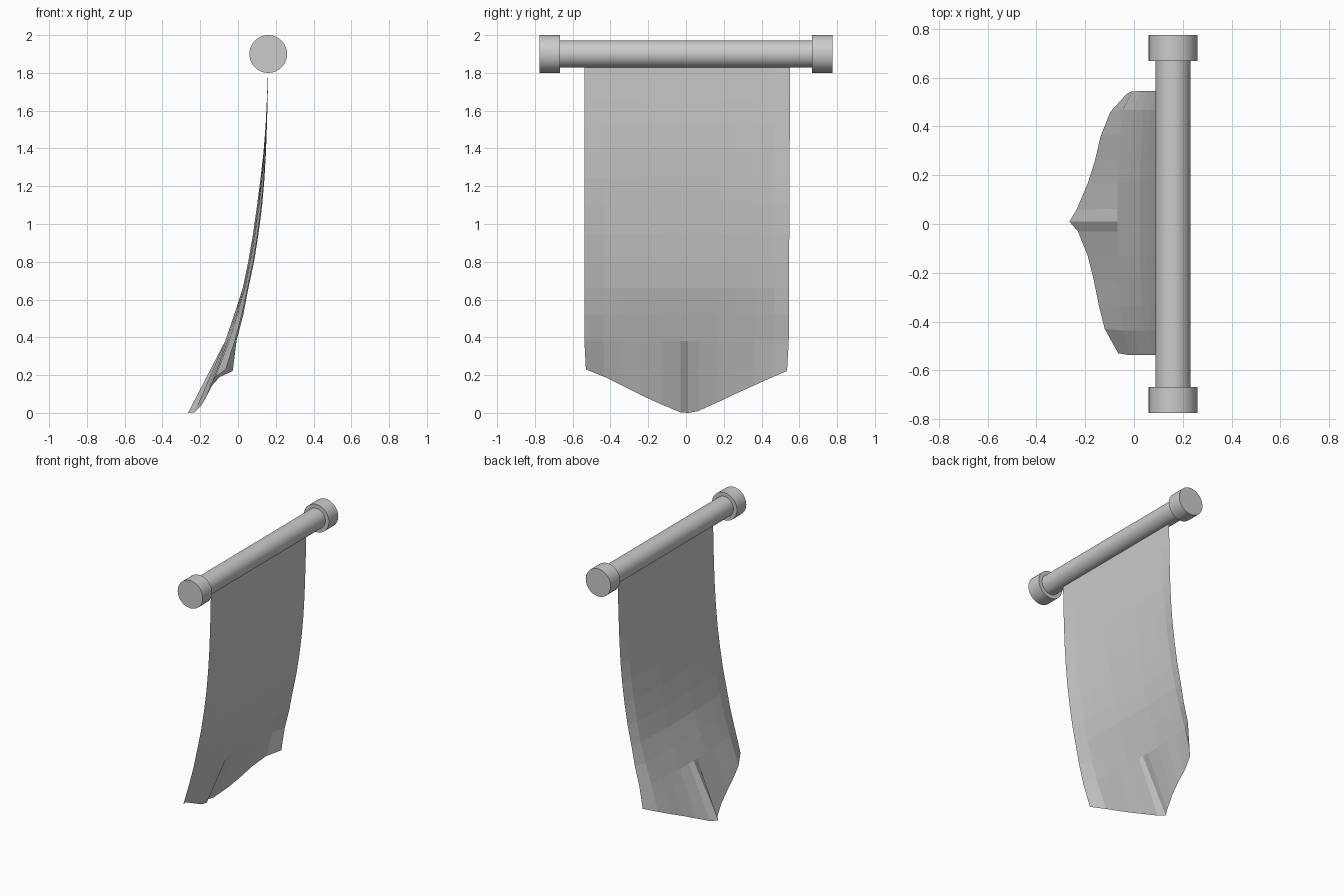
import bpy, bmesh, math


def cylinder(name, radius, y0, y1, sides=40):
    bpy.ops.mesh.primitive_cylinder_add(
        vertices=sides, radius=radius, depth=y1 - y0,
        location=(0.16, (y0 + y1) / 2, 1.9), rotation=(math.pi / 2, 0, 0))
    ob = bpy.context.object
    ob.name = name
    bpy.ops.object.shade_smooth_by_angle(angle=math.radians(30))
    return ob


def lerp(a, b, t):
    return a + (b - a) * t


# Hanging rod with a wider cap on each end
cylinder("rod", 0.072, -0.68, 0.68)
cylinder("rod_cap_left", 0.1, -0.775, -0.668)
cylinder("rod_cap_right", 0.1, 0.668, 0.775)

# Cloth rows: height, x along the middle, x along the side edges
rows = [(1.84, 0.160, 0.160), (1.66, 0.153, 0.157), (1.52, 0.146, 0.153),
        (1.38, 0.135, 0.148), (1.24, 0.119, 0.140), (1.10, 0.101, 0.128),
        (0.95, 0.080, 0.109), (0.80, 0.054, 0.085), (0.66, 0.025, 0.055),
        (0.52, -0.020, 0.028), (0.38, -0.068, -0.008)]

# Cloth columns: y, how far it follows the side edge, x and z on the pointed hem
cols = [(-0.53, 0.85, -0.065, 0.23), (-0.43, 0.35, -0.12, 0.19),
        (-0.33, 0.2, -0.145, 0.14), (-0.23, 0.1, -0.165, 0.09),
        (-0.13, 0.0, -0.19, 0.045), (-0.03, 0.0, -0.23, 0.003),
        (0.01, 0.0, -0.265, 0.0), (0.06, 0.0, -0.235, 0.008),
        (0.165, 0.0, -0.19, 0.055), (0.26, 0.1, -0.16, 0.10),
        (0.36, 0.2, -0.137, 0.145), (0.46, 0.35, -0.097, 0.19),
        (0.535, 1.0, -0.028, 0.222)]

# Banner sheet, faceted, slightly wider at the top
bm = bmesh.new()
grid = []
for z, mid, edge in rows:
    grid.append([bm.verts.new((lerp(mid, edge, w),
                               y * 1.015 + 0.005 * (z - 0.2) * (y > 0.5), z))
                 for y, w, _, _ in cols])
grid.append([bm.verts.new((x, y, z)) for y, _, x, z in cols])
for upper, lower in zip(grid, grid[1:]):
    for i in range(len(cols) - 1):
        bm.faces.new((upper[i], lower[i], lower[i + 1], upper[i + 1]))
mesh = bpy.data.meshes.new("banner_cloth")
bm.to_mesh(mesh)
bm.free()
bpy.context.collection.objects.link(bpy.data.objects.new("banner_cloth", mesh))
